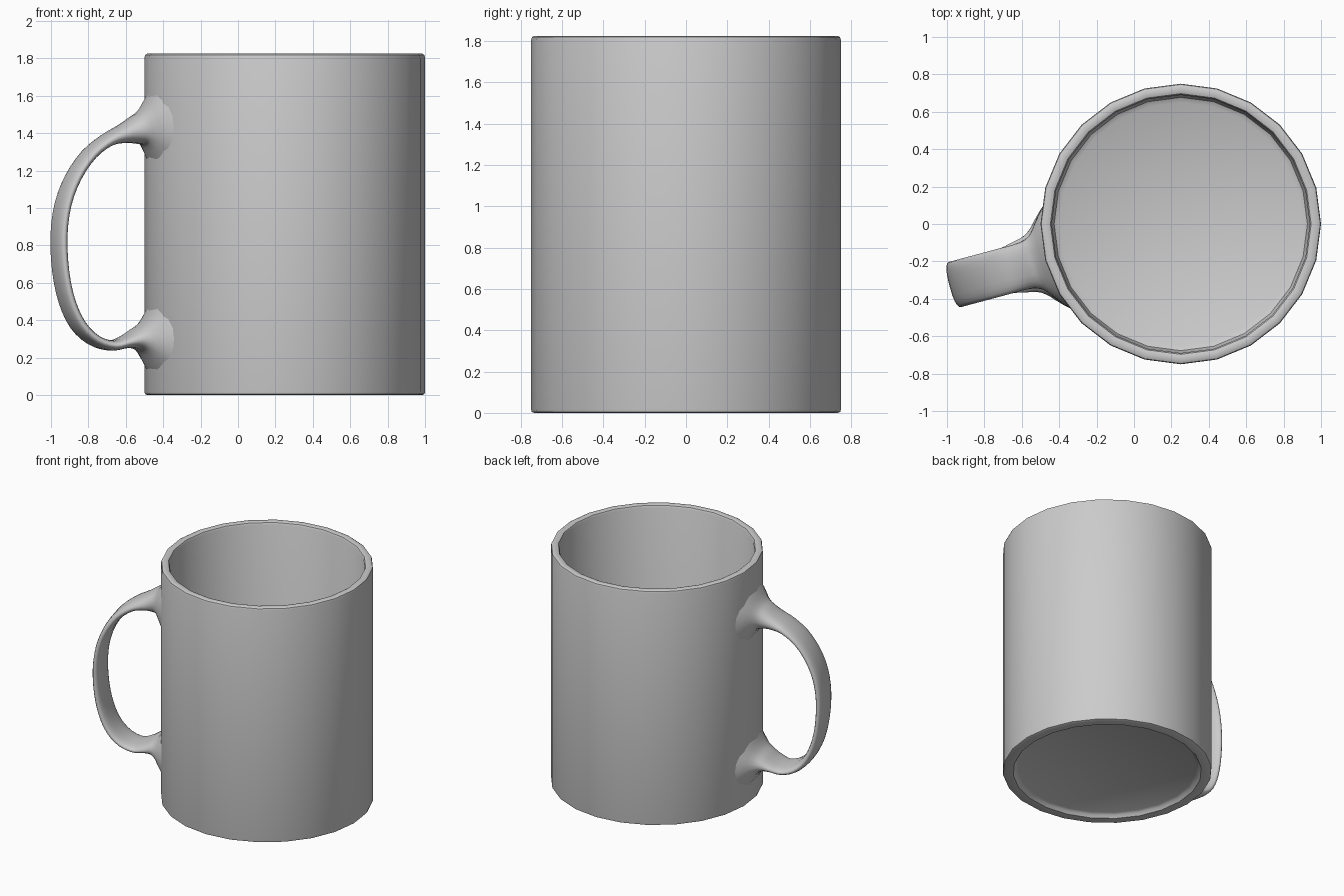
import bpy, bmesh, math
from mathutils import Vector

if "Cube" in bpy.data.objects:
    bpy.data.objects.remove(bpy.data.objects["Cube"])

CX = 0.25                      # mug axis
SIDES = 24


def finish(name, bm, angle):
    bmesh.ops.recalc_face_normals(bm, faces=bm.faces)
    mesh = bpy.data.meshes.new(name)
    bm.to_mesh(mesh)
    bm.free()
    ob = bpy.data.objects.new(name, mesh)
    bpy.context.collection.objects.link(ob)
    bpy.ops.object.select_all(action='DESELECT')
    bpy.context.view_layer.objects.active = ob
    ob.select_set(True)
    bpy.ops.object.shade_smooth_by_angle(angle=math.radians(angle))
    return ob


def bridge(bm, rings):
    for a, b in zip(rings, rings[1:]):
        n = len(a)
        for i in range(n):
            j = (i + 1) % n
            bm.faces.new((a[i], a[j], b[j], b[i]))


# Cup: lathed wall with recessed foot, rounded rim and hollow inside
profile = [(0.64, 0.03), (0.66, 0.02), (0.675, 0.0), (0.735, 0.0), (0.747, 0.005),
           (0.75, 0.018), (0.75, 1.805), (0.746, 1.819), (0.735, 1.825), (0.71, 1.825),
           (0.697, 1.82), (0.69, 1.805), (0.687, 0.13), (0.677, 0.095), (0.65, 0.08)]
bm = bmesh.new()
rings = []
for r, z in profile:
    rings.append([bm.verts.new((CX + r * math.cos(2 * math.pi * i / SIDES),
                                r * math.sin(2 * math.pi * i / SIDES), z))
                  for i in range(SIDES)])
bridge(bm, rings)
bm.faces.new(rings[0])
bm.faces.new(rings[-1])
finish("cup", bm, 40)

# Handle: flat strap swept along a loop, flaring where it meets the wall
# each row: distance from mug axis, height, half thickness, half width
path = [(0.738, 1.43, 0.19, 0.29), (0.785, 1.425, 0.10, 0.17), (0.83, 1.415, 0.075, 0.135),
        (0.90, 1.395, 0.05, 0.125), (0.985, 1.362, 0.034, 0.125), (1.085, 1.285, 0.03, 0.125),
        (1.17, 1.165, 0.03, 0.125), (1.227, 1.02, 0.03, 0.125), (1.25, 0.85, 0.03, 0.125),
        (1.24, 0.66, 0.03, 0.125), (1.205, 0.50, 0.03, 0.125), (1.145, 0.375, 0.03, 0.125),
        (1.06, 0.295, 0.028, 0.125), (0.965, 0.265, 0.028, 0.125), (0.89, 0.282, 0.033, 0.14),
        (0.83, 0.298, 0.055, 0.155), (0.785, 0.302, 0.09, 0.19), (0.738, 0.30, 0.18, 0.29)]
rows = [Vector(p) for p in path]
samples = []
for i in range(len(rows) - 1):
    p0, p1, p2, p3 = (rows[max(i - 1, 0)], rows[i], rows[i + 1], rows[min(i + 2, len(rows) - 1)])
    for k in range(3):
        t = k / 3
        samples.append(0.5 * (2 * p1 + (p2 - p0) * t + (2 * p0 - 5 * p1 + 4 * p2 - p3) * t * t
                              + (3 * p1 - p0 - 3 * p2 + p3) * t ** 3))
samples.append(rows[-1])

ang = math.radians(195)
out = Vector((math.cos(ang), math.sin(ang), 0))
side = Vector((-math.sin(ang), math.cos(ang), 0))
SEG = 20
bm = bmesh.new()
rings = []
for i, s in enumerate(samples):
    a, b = samples[max(i - 1, 0)], samples[min(i + 1, len(samples) - 1)]
    tr, tz = b[0] - a[0], b[1] - a[1]
    length = math.hypot(tr, tz)
    nr, nz = -tz / length, tr / length
    near_wall = max(0.0, min(1.0, (0.80 - s[0]) / 0.062))
    if near_wall > 0:          # keep the flare upright and wrapped round the wall
        nr *= 1 - near_wall
    ring = []
    for k in range(SEG):
        q = 2 * math.pi * k / SEG
        c, d = math.cos(q), math.sin(q)
        w = s[3] * math.copysign(abs(c) ** 0.75, c)
        h = s[2] * math.copysign(abs(d) ** 0.9, d)
        r = s[0] + nr * h - near_wall * (0.738 - math.sqrt(0.738 ** 2 - w * w))
        ring.append(bm.verts.new(Vector((CX, 0, s[1] + nz * h)) + out * r + side * w))
    rings.append(ring)
bridge(bm, rings)
finish("handle", bm, 60)
